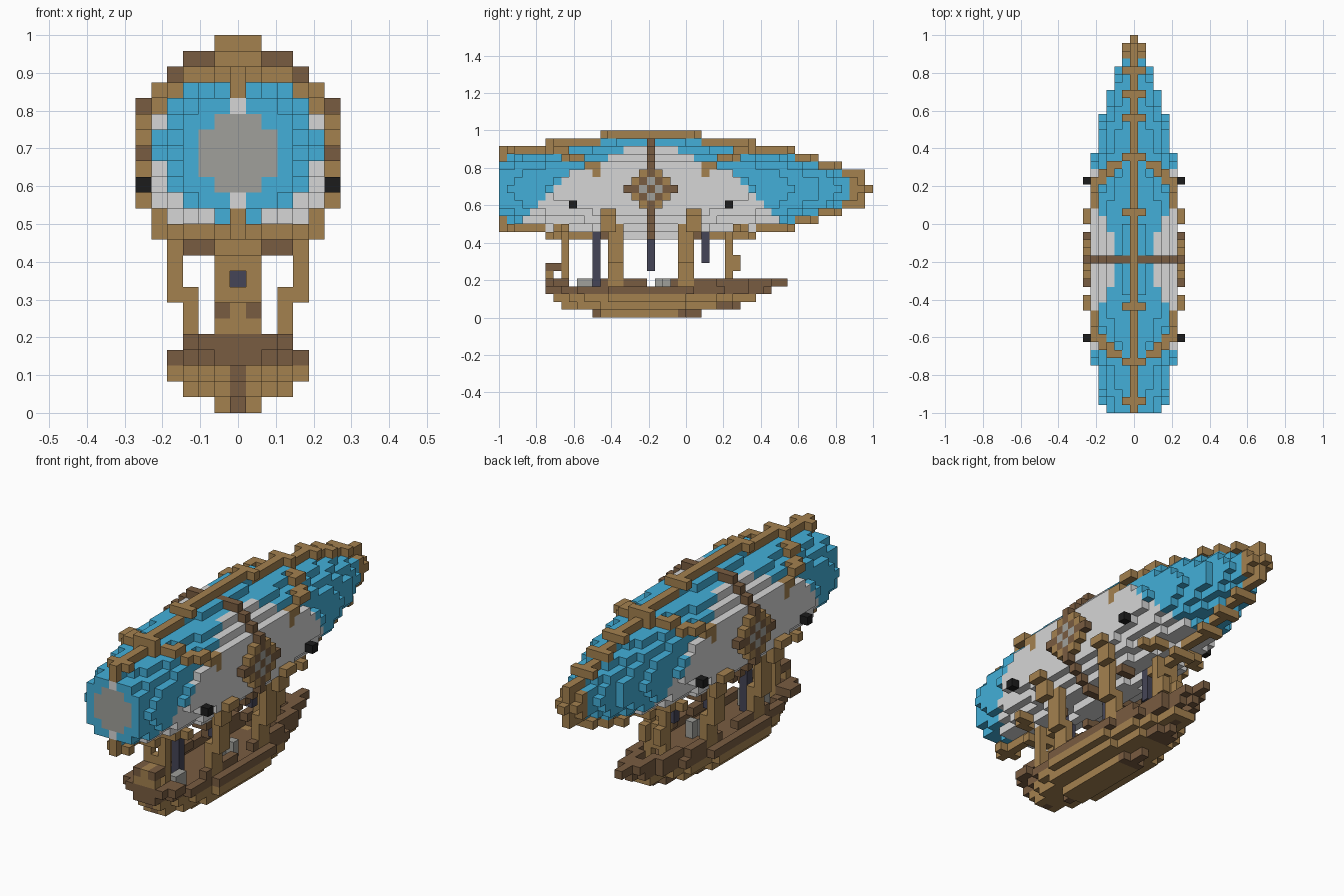
import bpy

old = bpy.data.objects.get("Cube")
if old:
    bpy.data.objects.remove(old, do_unlink=True)

S = 1 / 24          # block size
MID_J, MID_K = 19, 16   # centre of the envelope in blocks
LENGTH = 48

# ---- materials -------------------------------------------------------------
PALETTE = {
    "light_wood": "A4814F", "dark_wood": "795C41", "blue_cloth": "43AFD8",
    "pale_cloth": "D6D6D6", "grey_metal": "A0A09B", "navy_metal": "454557",
    "black_metal": "1C1C1C",
}


def linear(v):
    return v / 12.92 if v <= 0.04045 else ((v + 0.055) / 1.055) ** 2.4


mats = {}
for name, code in PALETTE.items():
    rgb = [linear(c / 255) for c in bytes.fromhex(code)] + [1]
    m = bpy.data.materials.new(name)
    m.use_nodes = True
    m.diffuse_color = rgb
    m.node_tree.nodes["Principled BSDF"].inputs["Base Color"].default_value = rgb
    mats[name] = m
NAMES = list(PALETTE)

cells = {}   # (i, j, k) -> (part, colour)


def put(part, colour, xs, ys, zs):
    """Fill a box of blocks, mirrored left and right."""
    for i in xs:
        for j in ys:
            for k in zs:
                for s in (i, -i):
                    cells[s, j, k] = (part, colour)


def span(a, b):
    return range(a, b + 1)


# ---- envelope: a round body whose radius follows a short profile -----------
PROFILE = [(0, 6.3), (6.5, 6), (13.5, 5), (18.5, 4), (21.5, 3),
           (24.5, 2), (27.5, 1), (29, 0)]


def radius(d):
    for (a, ra), (b, rb) in zip(PROFILE, PROFILE[1:]):
        if a <= d <= b:
            return ra + (rb - ra) * (d - a) / (b - a)
    return 0


def cloth(i, d, z):
    """Colour of an envelope block, d blocks from the middle and z up."""
    a = abs(d)
    if d >= 26:
        return "light_wood"
    if d == -MID_J and i * i + z * z <= 5:
        return "grey_metal"
    limit = 13 - 2 * z if z >= 3 else 12 - z
    if a <= min(limit, 16) and (z <= 4 or i >= 3):
        return "pale_cloth"
    return "blue_cloth"


for j in range(LENGTH):
    d = j - MID_J
    r = radius(abs(d))
    for i in span(0, 5):
        for z in span(-6, 6):
            if i * i + z * z <= r * r:
                put("envelope", cloth(i, d, z), [i], [j], [MID_K + z])
    # Ridge along the top and keel along the bottom, widened at each step
    h = max(4, int(r)) if d < -13 else int(r)
    step = d > -MID_J and int(radius(abs(d))) != int(radius(abs(d) + 1))
    width = 1 if step and h > 1 else 0
    if h:
        put("top_ridge", "light_wood", span(0, width), [j], [MID_K + h + 1])
        if abs(d) > 6:
            put("bottom_ridge", "light_wood", span(0, width), [j], [MID_K - h - 1])

# Middle hoop, standing out from the cloth
for i in span(0, 6):
    for z in span(-6, 6):
        if 30 < i * i + z * z <= 46:
            put("middle_hoop", "dark_wood", [i], [MID_J], [MID_K + z])

# Slanting hoops: across, height, distances from the middle
SLANT = [(1, 5, [13]), (2, 5, [12]), (3, 5, [11, 12]), (4, 4, [10, 11]),
         (5, 4, [9, 10]), (5, 3, [7, 8]), (5, 2, [7]),
         (2, -5, [12]), (3, -5, [11, 12]), (4, -5, [11])]
for i, z, steps in SLANT:
    for d in steps:
        put("slanting_hoop", "light_wood", [i], [MID_J - d, MID_J + d], [MID_K + z])

# Nose trim
for s in (-1, 1):
    put("nose_trim", "pale_cloth", [0], [0], [MID_K + 3 * s])
    put("nose_trim", "light_wood", [0], [0], [MID_K + 4 * s])

# Side emblem, raised by one block, with lighter slanting edges
for d in span(-3, 3):
    for z in span(-3, 3):
        n = abs(d) + abs(z)
        if n <= 3:
            edge = "light_wood" if n == 3 and d and z else "dark_wood"
            put("side_emblem", "grey_metal" if n == 1 else edge,
                [6], [MID_J + d], [MID_K + z])

# Lamps on each side
put("side_lamp", "black_metal", [6], [MID_J - 10, MID_J + 10], [14])

# ---- gondola hull: tapered layers, blunt bow and pointed stern -------------
LAYERS = [(1, 12, 25, "light_wood"), (3, 8, 30, "light_wood"),
          (4, 7, 32, "light_wood"), (4, 6, 34, "dark_wood")]


def hull_width(w, a, b, j):
    if not a <= j <= b:
        return -1
    t = (2 * j - a - b) / (b - a + 2)
    return round(w * (1 - abs(t) ** (1.8 if t > 0 else 2.6)))


for k, (w, a, b, colour) in enumerate(LAYERS):
    for j in span(a, b):
        half = hull_width(w, a, b, j)
        nearest = min(hull_width(w, a, b, j - 1), hull_width(w, a, b, j + 1))
        stern = k < 2 and b - j < 3
        for i in span(0, half):
            rim = i == half or i > nearest
            if k < 3 or rim:       # the top layer is only a rim
                deck = k == 2 and not rim
                put("hull", "dark_wood" if stern or deck else colour, [i], [j], [k])
    put("hull_keel", "dark_wood", [0], [a], [k])

# Bow rail, side rails and stern rails closing on a plank
put("bow_rail", "dark_wood", span(0, 2), [6], [4])
put("bow_rail", "dark_wood", [2, 3], [7, 8], [4])
put("side_rail", "dark_wood", [3], [*span(13, 18), *span(22, 27)], [4])
put("stern_rail", "dark_wood", [2], span(28, 31), [4])
put("stern_rail", "dark_wood", [1], span(31, 34), [4])
put("stern_plank", "dark_wood", [0], span(33, 36), [4])

# ---- struts between hull and envelope --------------------------------------
for pair, outer in (([14, 15], [13, 14]), ([23, 24], [24, 25])):
    put("main_post", "light_wood", [3], pair, span(4, 7))
    put("main_post", "light_wood", [4], pair, span(7, 11))
    put("main_post", "light_wood", [5], outer, span(11, 12))
    put("main_post", "light_wood", [6], outer, [13])
put("cross_beam", "dark_wood", [2, 3], [13, 25], [10])

for j in (8, 29):
    put("end_post", "light_wood", [1], [j], span(3, 10))
    put("end_post", "light_wood", [0], [j], [5, 6, 7, 9, 10])
put("bow_bracket", "dark_wood", [1], [6, 7], [6])
put("bow_bracket", "light_wood", [0], [6, 7], [6])
put("bow_bracket", "light_wood", [0, 1], [6], [5])
put("stern_bracket", "light_wood", [1], [30], [6, 7])

# Metal pipes on the centre line
for j, low in ((12, 3), (19, 6), (26, 7)):
    put("pipe", "navy_metal", [0], [j], span(low, 10))

# Deck cargo
for i, j in ((1, 10), (1, 11), (0, 20), (1, 21)):
    put("deck_cargo", "grey_metal", [i], [j], [3, 4])

# ---- turn blocks into one mesh per part, outer faces only ------------------
FACES = []
for axis in range(3):
    u, v = (axis + 1) % 3, (axis + 2) % 3
    for side in (0, 1):
        ring = []
        for p, q in ((0, 0), (1, 0), (1, 1), (0, 1)):
            c = [0, 0, 0]
            c[axis], c[u], c[v] = side, p, q
            ring.append(tuple(c))
        step = [0, 0, 0]
        step[axis] = 2 * side - 1
        FACES.append((step, ring if side else ring[::-1]))

for part in sorted({p for p, _ in cells.values()}):
    verts, polys, colours = {}, [], []
    for (i, j, k), (owner, colour) in cells.items():
        if owner != part:
            continue
        for (a, b, c), ring in FACES:
            if (i + a, j + b, k + c) in cells:
                continue
            corners = [(i + x, j + y, k + z) for x, y, z in ring]
            polys.append([verts.setdefault(p, len(verts)) for p in corners])
            colours.append(colour)
    if not polys:
        continue
    mesh = bpy.data.meshes.new(part)
    points = [((x - 0.5) * S, y * S - 1, z * S) for x, y, z in verts]
    mesh.from_pydata(points, [], polys)
    used = sorted(set(colours), key=NAMES.index)
    for name in used:
        mesh.materials.append(mats[name])
    for poly, colour in zip(mesh.polygons, colours):
        poly.material_index = used.index(colour)
    obj = bpy.data.objects.new(part, mesh)
    bpy.context.collection.objects.link(obj)
